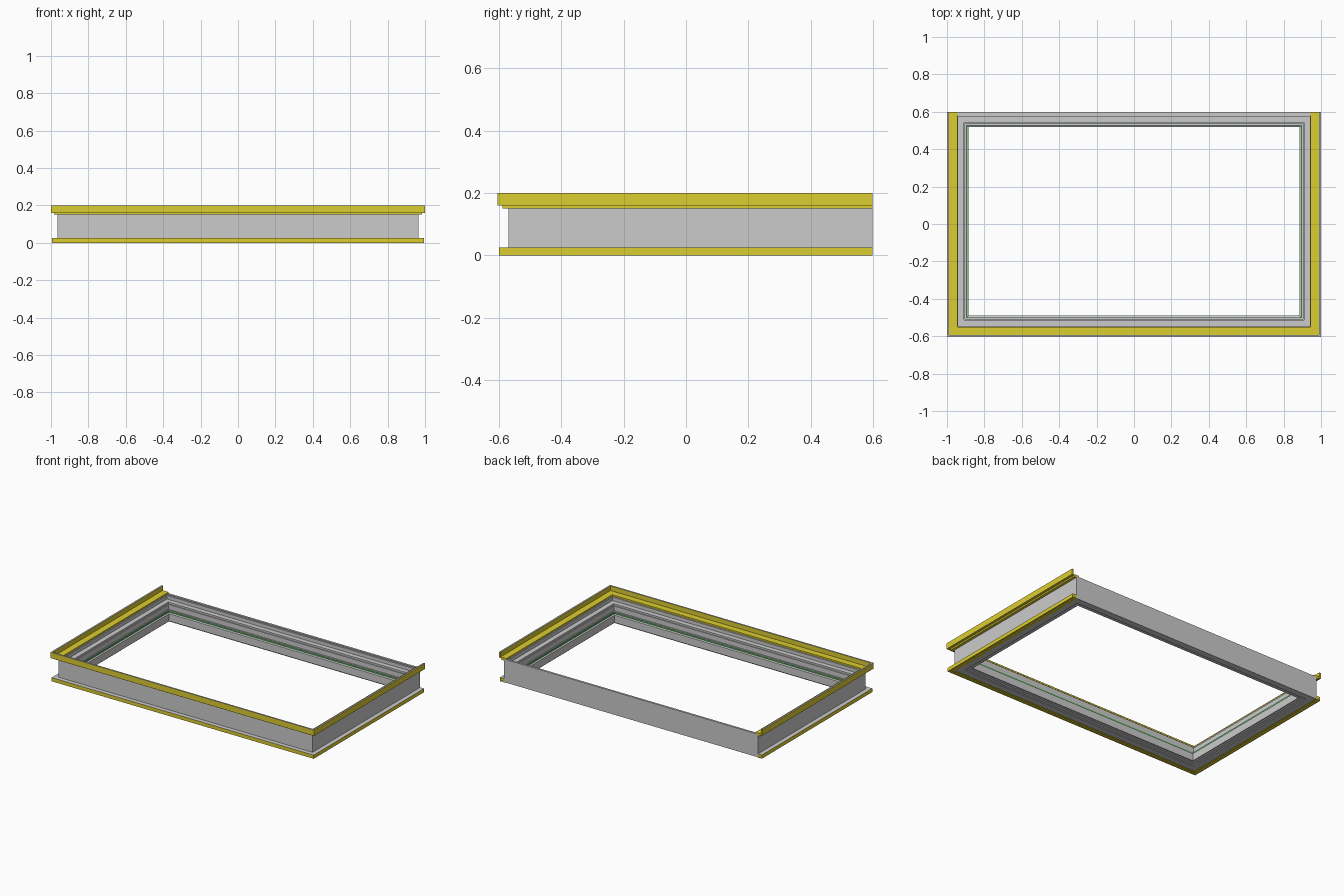
import bpy, bmesh

if "Cube" in bpy.data.objects:
    bpy.data.objects.remove(bpy.data.objects["Cube"])

WX, FRONT, BACK = 0.965, -0.57, 0.598   # outer faces of the grey frame


def material(name, rgb):
    m = bpy.data.materials.new(name)
    m.diffuse_color = (*rgb, 1)
    m.use_nodes = True
    m.node_tree.nodes["Principled BSDF"].inputs["Base Color"].default_value = m.diffuse_color
    return m


yellow = material("yellow", (0.72, 0.61, 0.03))
pale = material("pale_grey", (0.62, 0.62, 0.60))
green = material("green", (0.1, 0.5, 0.12))


def sweep(name, profile, closed, mats=(), pale_edges=()):
    """Sweep an (outward offset, z) profile round the frame with mitred corners.
    Open sweeps run left, front, right and stop flush with the back wall."""
    bm = bmesh.new()
    rings = []
    for sx, end in ((-1, "back"), (-1, "front"), (1, "front"), (1, "back")):
        ring = []
        for o, z in profile:
            if end == "front":
                y = FRONT - o
            else:
                y = BACK + (o if closed else 0)
            ring.append(bm.verts.new((sx * (WX + o), y, z)))
        rings.append(ring)
    n = len(profile)
    for i in range(4 if closed else 3):
        a, b = rings[i], rings[(i + 1) % 4]
        for j in range(n):
            k = (j + 1) % n
            f = bm.faces.new((a[j], b[j], b[k], a[k]))
            if j in pale_edges:
                f.material_index = 1
    if not closed:
        bm.faces.new(rings[0])
        bm.faces.new(rings[-1])
    bmesh.ops.recalc_face_normals(bm, faces=bm.faces)
    me = bpy.data.meshes.new(name)
    bm.to_mesh(me)
    bm.free()
    for m in mats:
        me.materials.append(m)
    ob = bpy.data.objects.new(name, me)
    bpy.context.collection.objects.link(ob)
    return ob


# Grey frame: outer wall, stepped inner ledges, lower lip
sweep("frame", [(0, 0.002), (0, 0.16), (-0.014, 0.16), (-0.014, 0.154),
                (-0.023, 0.154), (-0.023, 0.13), (-0.056, 0.13),
                (-0.056, 0.118), (-0.062, 0.118), (-0.062, 0.085),
                (-0.068, 0.085), (-0.068, 0.072), (-0.08, 0.066),
                (-0.08, 0.015), (-0.072, 0.015), (-0.072, 0.008),
                (-0.045, 0.008), (-0.045, 0.002)], True)

# Thin green seal on the inner ledge
sweep("inner_seal", [(-0.066, 0.073), (-0.066, 0.079), (-0.071, 0.079), (-0.071, 0.070)],
      True, [green])

# Upper yellow trim: raised rim, ledge over the wall, stepped underside
sweep("upper_trim", [(-0.02, 0.158), (0, 0.158), (0, 0.15), (0.018, 0.15),
                     (0.018, 0.16), (0.035, 0.16), (0.035, 0.2),
                     (0.024, 0.2), (0.024, 0.168), (-0.02, 0.168)],
      False, [yellow, pale], (6,))

# Lower yellow trim: strip with a groove underneath
sweep("lower_trim", [(-0.005, 0.0), (-0.005, 0.025), (0.03, 0.025), (0.03, 0.0),
                     (0.018, 0.0), (0.018, 0.008), (0.011, 0.008), (0.011, 0.0)],
      False, [yellow, pale], (1,))
